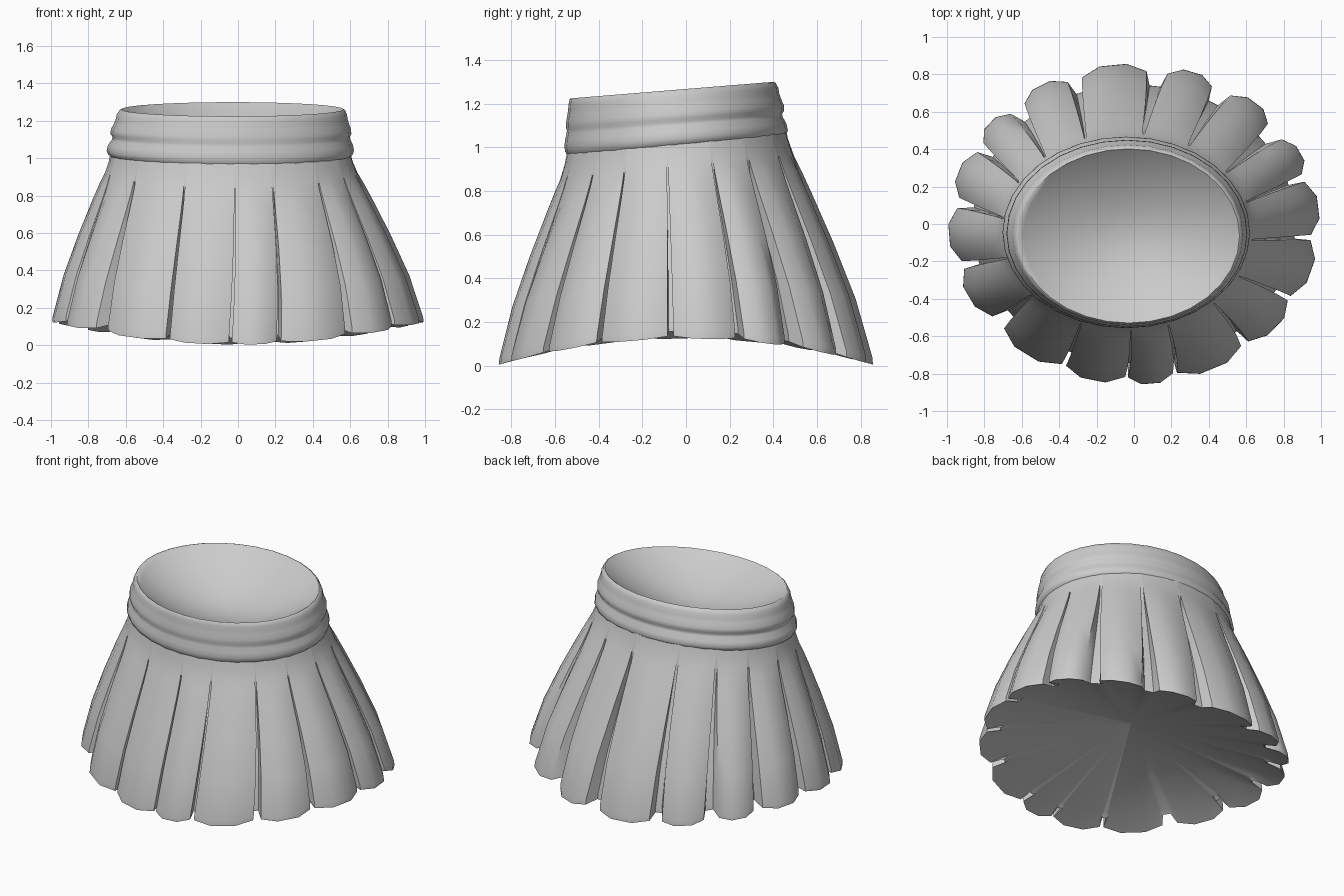
import bpy, bmesh
from math import sin, cos, radians, tau

if "Cube" in bpy.data.objects:
    bpy.data.objects.remove(bpy.data.objects["Cube"])


def loft(name, rings, end_tip=None, angle=45):
    """Skin closed rings of equal length, closing the last one with a fan."""
    bm = bmesh.new()
    rows = [[bm.verts.new(p) for p in ring] for ring in rings]
    n = len(rows[0])
    for a, b in zip(rows, rows[1:]):
        for i in range(n):
            j = (i + 1) % n
            bm.faces.new((a[i], a[j], b[j], b[i]))
    if end_tip:
        c = bm.verts.new(end_tip)
        for i in range(n):
            bm.faces.new((rows[-1][i], rows[-1][(i + 1) % n], c))
    bmesh.ops.recalc_face_normals(bm, faces=bm.faces)
    mesh = bpy.data.meshes.new(name)
    bm.to_mesh(mesh)
    bm.free()
    ob = bpy.data.objects.new(name, mesh)
    bpy.context.collection.objects.link(ob)
    bpy.ops.object.select_all(action='DESELECT')
    ob.select_set(True)
    bpy.context.view_layer.objects.active = ob
    bpy.ops.object.shade_smooth_by_angle(angle=radians(angle))
    return ob


# Pleated skirt: start and end angle of each pleat around the hem
pleats = [(-4, 16), (19, 33.5), (41, 57), (64, 79), (86, 107), (112, 128),
          (134, 148), (152, 170), (174, 194), (197, 217), (223, 246),
          (247.5, 267), (268, 282.5), (284, 307), (310, 330), (332, 354)]
mids = [(b + pleats[(k + 1) % 16][0] + (360 if k == 15 else 0)) / 2
        for k, (a, b) in enumerate(pleats)]
columns = []                     # (angle at waist, angle at hem, fold in or out)
for k, (a, b) in enumerate(pleats):
    m0, m1 = mids[k - 1] - (360 if k == 0 else 0), mids[k]
    w, w0 = b - a, m1 - m0
    half = max(1.2, (m1 - b) * .55)            # fold tucks under where gaps are tight
    columns += [(m0 + .2, a, -.02), (m0 + w0 * .3, a + w * .3, .025),
                (m0 + w0 * .7, a + w * .7, .025), (m1 - .2, b, -.02),
                (m1 - .8, m1 - half, -.11), (m1 + .8, m1 + half, -.11)]

# height fraction, flare fraction, fold strength
levels = [(-.04, -.03, 0), (.04, .02, 0), (.11, .09, .05), (.17, .16, .45),
          (.27, .28, .7), (.48, .53, .9), (.72, .79, 1), (.97, .99, 1),
          (1, .995, 1)]


def skirt_point(col, s, f, strength, shrink=1, lift=0):
    top_deg, hem_deg, fold = col
    deg = top_deg + (hem_deg - top_deg) * max(s, 0)
    t = radians(deg + 7 * (1 - s) * max(0, cos(radians(deg - 292))) ** 4)
    r = (1 + fold * strength) * shrink
    rx, ry = .645 + (.97 - .645) * f, .505 + (.838 - .505) * f
    x, y = -.04 * (1 - f) + rx * r * cos(t), -.045 * (1 - f) + ry * r * sin(t)
    top = 1.02 + .06 * sin(t)
    hem = .004 + .12 * cos(t) ** 2 + (.025 - fold) * .25
    return x, y, top + (hem - top) * s + lift


rings = [[skirt_point(c, *lv) for c in columns] for lv in levels]
# hem turned in to an even oval, then a shallow cone closing the underside
rings.append([skirt_point((c[0], c[1], -.11), 1, 1, 1, .97, .02) for c in columns])
loft("pleated_skirt", rings, end_tip=(0, -.03, .30))

# Waistband with two rolls, closed by a very shallow dish inside the opening
N = 32
CX, CY, RIM = -.03, -.062, 1.262


def band_ring(grow, z):
    ring = []
    for i in range(N):
        t = tau * i / N
        ring.append((CX - grow * .2 + (.60 + grow * 1.1) * cos(t),
                     CY + grow * .3 + (.470 + grow * .75) * sin(t), z + .038 * sin(t)))
    return ring


profile = [(.030, 1.005), (.048, 1.018), (.056, 1.04), (.050, 1.07),
           (.034, 1.10), (.031, 1.115), (.040, 1.13), (.038, 1.155),
           (.026, 1.185), (.018, 1.21), (.014, 1.235), (.002, 1.258), (-.006, RIM)]
rings = [band_ring(g, z) for g, z in profile]
rim = rings[-1]
for k, drop in ((.95, .02), (.75, .085), (.5, .145), (.25, .185)):
    rings.append([(CX + (x - CX) * k, CY + (y - CY) * k,
                   RIM + (z - RIM) * k - drop) for x, y, z in rim])
loft("waistband", rings, end_tip=(CX, CY, RIM - .20), angle=60)
